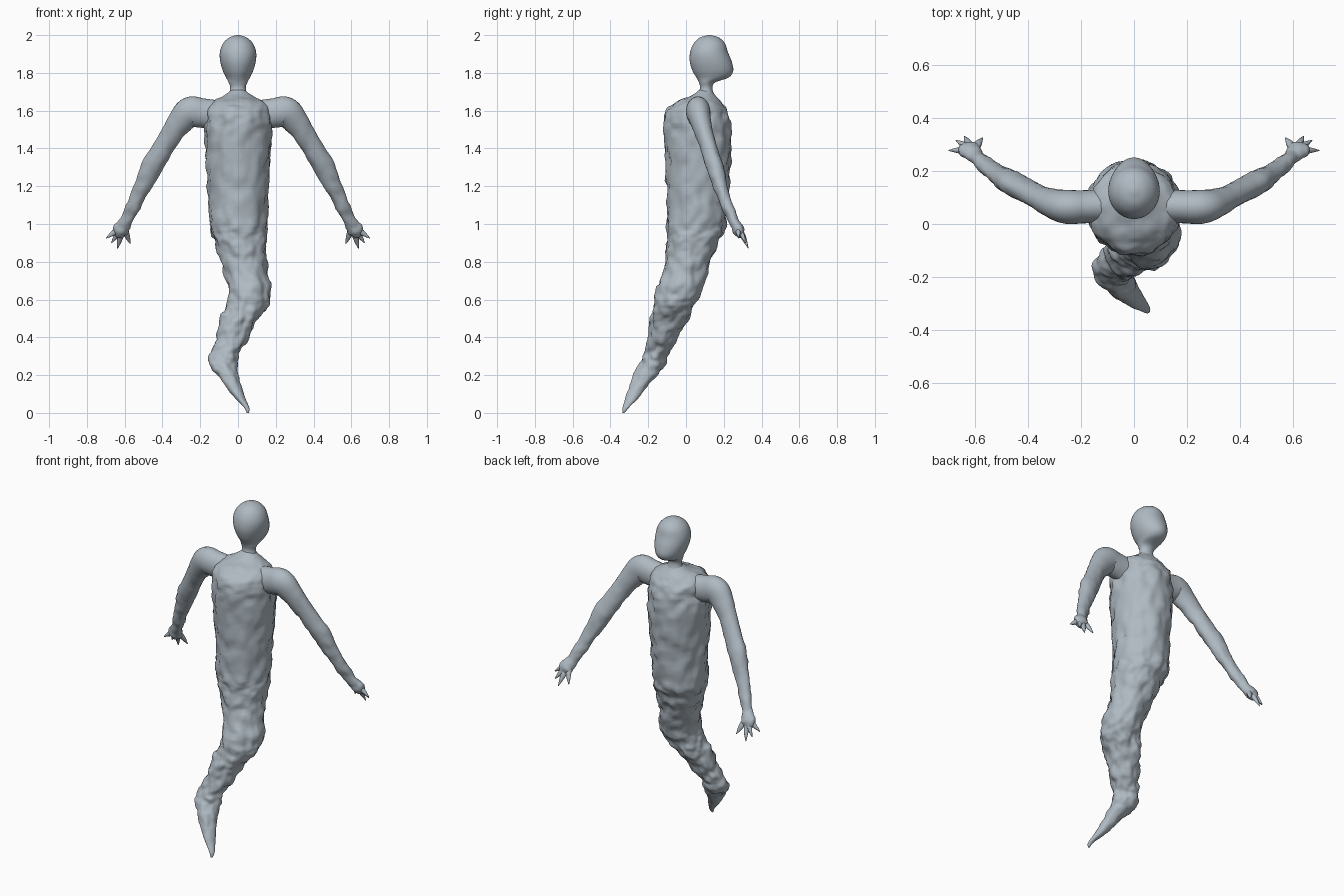
import bpy
import bmesh
import math
from mathutils import Vector, noise

old = bpy.data.objects.get("Cube")
if old:
    bpy.data.objects.remove(old, do_unlink=True)

skin = bpy.data.materials.new("blue_grey_skin")
skin.use_nodes = True
colour = (0.43, 0.49, 0.54, 1)
skin.diffuse_color = colour
skin.node_tree.nodes["Principled BSDF"].inputs["Base Color"].default_value = colour


def resample(keys, steps):
    """Run a Catmull-Rom spline through tuples of any length."""
    out = []
    last = len(keys) - 1
    for i in range(last):
        a, b, c, d = (keys[min(max(i + k, 0), last)] for k in (-1, 0, 1, 2))
        for s in range(steps):
            t = s / steps
            out.append([
                q + t / 2 * (r - p + t * (2 * p - 5 * q + 4 * r - w + t * (3 * (q - r) + w - p)))
                for p, q, r, w in zip(a, b, c, d)])
    out.append(list(keys[-1]))
    return out


def loft(bm, rings, sides):
    """Skin a list of (centre, half axis, half axis) ellipses and cap both ends."""
    loops = []
    for centre, u, v in rings:
        angles = [math.tau * k / sides for k in range(sides)]
        loops.append([bm.verts.new(centre + u * math.cos(a) + v * math.sin(a)) for a in angles])
    for low, high in zip(loops, loops[1:]):
        for k in range(sides):
            n = (k + 1) % sides
            bm.faces.new((low[k], low[n], high[n], high[k]))
    bm.faces.new(loops[0])
    bm.faces.new(loops[-1])


def level_rings(keys, steps):
    """Horizontal ellipses from (z, x min, x max, y min, y max)."""
    rings = []
    for z, x0, x1, y0, y1 in resample(keys, steps):
        rings.append((Vector(((x0 + x1) / 2, (y0 + y1) / 2, z)),
                      Vector(((x1 - x0) / 2, 0, 0)), Vector((0, (y1 - y0) / 2, 0))))
    return rings


def limb_rings(keys, steps, flatten=1.0):
    """Ellipses square to a path of (x, y, z, radius); flatten thins the depth."""
    points = resample(keys, steps)
    rings = []
    for i, (x, y, z, radius) in enumerate(points):
        before = Vector(points[max(i - 1, 0)][:3])
        after = Vector(points[min(i + 1, len(points) - 1)][:3])
        along = (after - before).normalized()
        across = along.cross(Vector((0, 1, 0))).normalized()
        depth = across.cross(along).normalized()
        rings.append((Vector((x, y, z)), across * radius, depth * radius * flatten))
    return rings


def roughen(bm, strength, scale):
    """Lumpy surface, fading out where strength(z) falls to nothing."""
    bm.normal_update()
    moves = []
    for v in bm.verts:
        coarse = noise.noise(v.co * scale)
        fine = noise.noise(v.co * scale * 2.1)
        moves.append((v, v.normal * (coarse + 0.6 * fine) * strength(v.co.z)))
    for v, move in moves:
        v.co += move


def finish(bm, name):
    bmesh.ops.recalc_face_normals(bm, faces=bm.faces)
    mesh = bpy.data.meshes.new(name)
    bm.to_mesh(mesh)
    bm.free()
    mesh.materials.append(skin)
    mesh.shade_smooth()
    obj = bpy.data.objects.new(name, mesh)
    bpy.context.scene.collection.objects.link(obj)
    return obj


# Torso running down into one twisted, tapering tail
torso_keys = [
    (0, .045, .057, -.335, -.325),
    (.03, .03, .06, -.335, -.3),
    (.1, -.035, .03, -.315, -.235),
    (.2, -.11, .005, -.275, -.155),
    (.26, -.155, -.005, -.245, -.11),
    (.31, -.15, .005, -.22, -.1),
    (.4, -.115, .055, -.2, -.045),
    (.5, -.09, .105, -.185, .015),
    (.57, -.06, .16, -.17, .045),
    (.65, -.05, .172, -.155, .085),
    (.8, -.09, .15, -.105, .13),
    (.92, -.13, .155, -.1, .18),
    (1, -.155, .155, -.1, .21),
    (1.2, -.16, .16, -.1, .225),
    (1.45, -.175, .175, -.115, .24),
    (1.58, -.17, .17, -.11, .225),
    (1.64, -.145, .145, -.06, .19),
    (1.68, -.075, .075, .03, .155),
    (1.71, -.035, .035, .07, .135),
]
body = bmesh.new()
loft(body, level_rings(torso_keys, 8), 64)
roughen(body, lambda z: .014 * min(1, z * 3, max(0, (1.7 - z) * 8)), 17)
finish(body, "torso_and_tail")

# Smooth egg-shaped head, jaw pushed towards +y, on a thin neck
head_keys = [
    (1.63, .08, .03, .16),
    (1.68, .052, .06, .15),
    (1.72, .041, .074, .14),
    (1.75, .05, .068, .155),
    (1.775, .063, .055, .225),
    (1.81, .08, .035, .25),
    (1.86, .094, .02, .242),
    (1.91, .096, .022, .222),
    (1.955, .08, .04, .207),
    (1.985, .05, .07, .178),
    (1.997, .02, .105, .145),
    (2, .003, .12, .13),
]
head = bmesh.new()
loft(head, level_rings([(z, -x, x, y0, y1) for z, x, y0, y1 in head_keys], 4), 40)
finish(head, "head_and_neck")

# Arms swept out, down and towards +y, ending in splayed fingers
arm_keys = [
    (.08, .07, 1.57, .08),
    (.19, .065, 1.587, .078),
    (.255, .065, 1.592, .08),
    (.31, .08, 1.535, .067),
    (.37, .107, 1.445, .055),
    (.46, .155, 1.295, .056),
    (.515, .19, 1.175, .042),
    (.56, .225, 1.085, .038),
    (.595, .255, 1.015, .032),
    (.622, .28, .965, .042),
    (.633, .292, .935, .02),
]
finger_tips = [(.698, .277, .925), (.67, .315, .9), (.638, .33, .87), (.57, .325, .895)]
wrist = Vector((.608, .268, .99))
for side, label in ((1, "left"), (-1, "right")):
    arm = bmesh.new()
    loft(arm, limb_rings(arm_keys, 6, .8), 28)
    roughen(arm, lambda z: .006 * min(1, max(0, (1.6 - z) * 5)), 19)
    for tip in finger_tips:
        end = Vector(tip)
        knuckle = wrist.lerp(end, .55) + Vector((0, .004, 0))
        path = [(*wrist, .02), (*knuckle, .015), (*end, .002)]
        loft(arm, limb_rings(path, 5, .8), 12)
    for v in arm.verts:
        v.co.x *= side
    finish(arm, label + "_arm")
